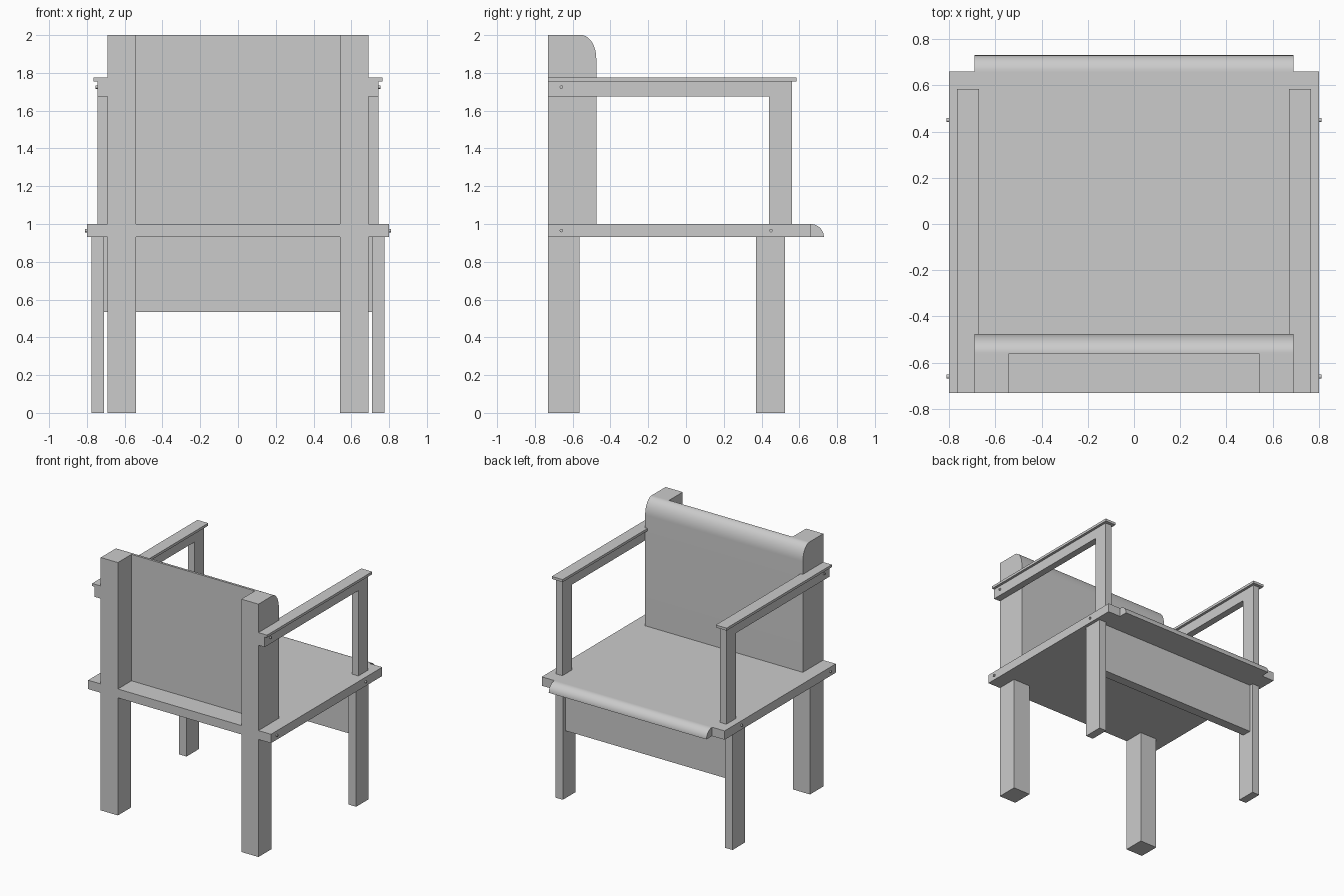
import bpy, math

cube = bpy.data.objects.get("Cube")
if cube:
    bpy.data.objects.remove(cube, do_unlink=True)

grey = bpy.data.materials.new("plain grey")
grey.use_nodes = True
grey.diffuse_color = (0.6, 0.6, 0.6, 1)
grey.node_tree.nodes["Principled BSDF"].inputs["Base Color"].default_value = (0.6, 0.6, 0.6, 1)


def extrude_x(name, profile, x0, x1):
    """Extrude a closed (y, z) profile from x0 to x1."""
    n = len(profile)
    verts = [(x, y, z) for x in (x0, x1) for y, z in profile]
    faces = [tuple(reversed(range(n))), tuple(range(n, 2 * n))]
    faces += [(i, (i + 1) % n, (i + 1) % n + n, i + n) for i in range(n)]
    mesh = bpy.data.meshes.new(name)
    mesh.from_pydata(verts, [], faces)
    mesh.materials.append(grey)
    obj = bpy.data.objects.new(name, mesh)
    bpy.context.collection.objects.link(obj)
    return obj


def box(name, x, y, z):
    return extrude_x(name, [(y[0], z[0]), (y[1], z[0]), (y[1], z[1]), (y[0], z[1])], *x)


def rounded(name, x, y, z, ry, rz, steps=16):
    """Box whose upper +y edge is an elliptical quarter round."""
    arc = []
    for i in range(steps + 1):
        a = math.pi / 2 * i / steps
        arc.append((y[1] - ry + ry * math.cos(a), z[1] - rz + rz * math.sin(a)))
    profile = [(y[0], z[0])]
    if rz < z[1] - z[0]:
        profile.append((y[1], z[0]))
    profile += arc
    if ry < y[1] - y[0]:
        profile.append((y[0], z[1]))
    obj = extrude_x(name, profile, *x)
    smooth(obj)
    return obj


def smooth(obj):
    bpy.ops.object.select_all(action='DESELECT')
    obj.select_set(True)
    bpy.context.view_layer.objects.active = obj
    bpy.ops.object.shade_smooth_by_angle(angle=math.radians(30))


def bolt(name, x, y, z):
    bpy.ops.mesh.primitive_cylinder_add(vertices=16, radius=0.009, depth=0.02, location=(x, y, z),
                                        rotation=(0, math.pi / 2, 0))
    obj = bpy.context.object
    obj.name = name
    obj.data.materials.append(grey)
    smooth(obj)


BACK = -0.73
SEAT = (0.93, 1.0)

# Seat with rounded front nosing
box("seat", (-0.8, 0.8), (BACK, 0.66), SEAT)
rounded("seat_nosing", (-0.69, 0.69), (0.66, 0.73), SEAT, 0.07, 0.07)

# Backrest and front apron
rounded("backrest", (-0.69, 0.69), (-0.56, -0.475), (1.0, 2.0), 0.08, 0.125)
box("apron", (-0.71, 0.71), (0.42, 0.495), (0.535, 0.93))

# Parts repeated on both sides
for side, s in (("left", 1), ("right", -1)):
    def span(a, b):
        return tuple(sorted((a * s, b * s)))

    arm = span(0.69, 0.745)
    box(side + "_back_leg", span(0.54, 0.69), (BACK, -0.565), (0, SEAT[0]))
    box(side + "_back_post", span(0.54, 0.69), (BACK, -0.56), (SEAT[1], 2.0))
    box(side + "_front_leg", span(0.71, 0.775), (0.37, 0.525), (0, SEAT[0]))
    box(side + "_arm_post", arm, (0.44, 0.56), (SEAT[1], 1.675))
    box(side + "_arm_rail", arm, (BACK, 0.56), (1.675, 1.755))
    box(side + "_armrest", span(0.67, 0.765), (BACK, 0.585), (1.755, 1.775))
    bolt(side + "_arm_bolt", 0.745 * s, -0.66, 1.725)
    for place, y in (("back", -0.66), ("front", 0.45)):
        bolt(side + "_" + place + "_seat_bolt", 0.8 * s, y, 0.965)
